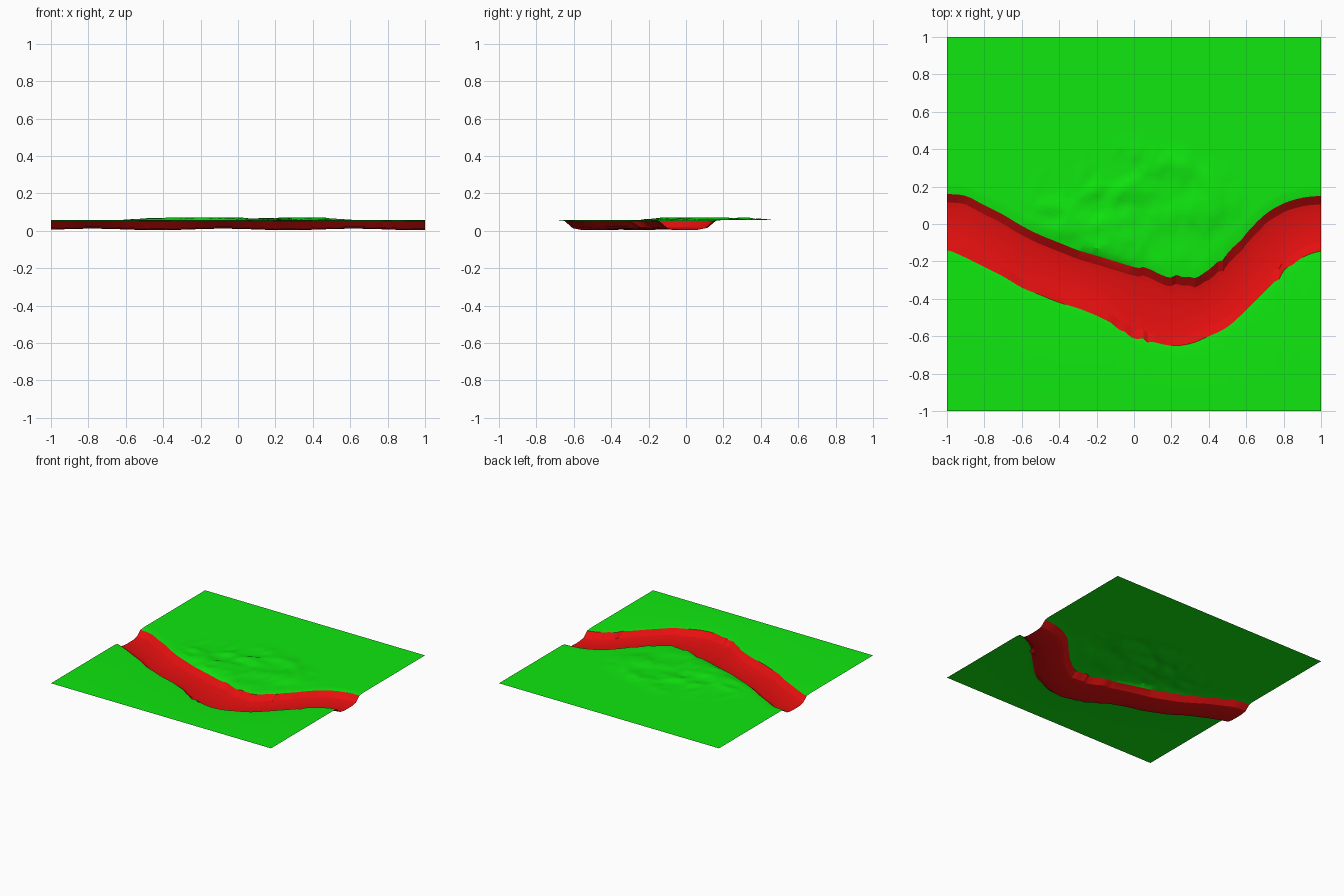
import bpy, bmesh, math, random
from mathutils import Vector, noise

random.seed(4)
cube = bpy.data.objects.get("Cube")
if cube:
    bpy.data.objects.remove(cube, do_unlink=True)


def material(name, color):
    m = bpy.data.materials.new(name)
    m.use_nodes = True
    m.diffuse_color = color
    m.node_tree.nodes["Principled BSDF"].inputs["Base Color"].default_value = color
    return m


grass = material("grass green", (0.005, 0.8, 0.005, 1))
clay = material("channel red", (0.8, 0.005, 0.005, 1))

# Channel rims as y heights, at even steps of x from -1 to 1
NORTH = [.16, .15, .10, .05, -.01, -.06, -.10, -.14, -.17, -.20, -.23,
         -.25, -.28, -.29, -.25, -.16, -.05, .05, .11, .14, .15]
SOUTH = [-.14, -.18, -.23, -.28, -.34, -.38, -.42, -.45, -.49, -.54, -.60,
         -.63, -.65, -.64, -.60, -.55, -.46, -.36, -.26, -.18, -.145]
GROUND = 0.058
COLUMNS = 80


def rim(points, x):
    """Smooth height of a rim at x, and its slope."""
    s = min(max((x + 1) * 10, 0), 19.999)
    i = int(s)
    t = s - i
    a, b, c, d = (points[min(max(i + k, 0), 20)] for k in (-1, 0, 1, 2))
    y = b + 0.5 * t * (c - a + t * (2*a - 5*b + 4*c - d + t * (3*(b - c) + d - a)))
    return y, (c - b) * 10


def mound(x, y):
    """Low rough hills on the inside of the bend."""
    fall = max(0, 1 - (x / 0.62) ** 2 - ((y - 0.1) / 0.36) ** 2)
    n = noise.noise(Vector((x * 5, y * 7, 2.3))) + 0.5 * noise.noise(Vector((x * 13, y * 15, 7)))
    return min(0.014, 0.022 * max(0, n + 0.15) * min(1, fall * 1.8))


def bed(x):
    """Gently rolling height of the channel floor."""
    return 0.007 + 0.004 * math.cos((x + 0.08) * 9)


def section(x):
    """One cross-section of the land, from front to back."""
    n, n_slope = rim(NORTH, x)
    s, s_slope = rim(SOUTH, x)
    wn = math.sqrt(1 + n_slope ** 2) ** 0.7
    ws = math.sqrt(1 + s_slope ** 2) ** 0.7
    if abs(x) < 0.98:
        if 0.05 < x < 0.62:
            n += random.uniform(-0.012, 0.012)
        if -0.1 < x < 0.1 or 0.76 < x < 0.86:
            s += random.uniform(-0.015, 0.012)
    z = bed(x)
    pts = [(-1, GROUND), (s - 0.045 * ws, GROUND), (s, GROUND - 0.005),
           (s + 0.045 * ws, z + 0.010), (s + 0.085 * ws, z + 0.002)]
    mid = (n + s) / 2
    pts += [(mid, z)]
    pts += [(n - 0.085 * wn, z + 0.002), (n - 0.045 * wn, z + 0.010),
            (n, GROUND - 0.005)]
    start = n + 0.04 * wn
    rows = 18
    for k in range(rows + 1):
        y = start + (0.5 - start) * k / rows
        pts.append((y, GROUND + mound(x, y)))
    pts.append((1, GROUND))
    return pts


# Land sheet with the winding channel
bm = bmesh.new()
grid = []
for c in range(COLUMNS + 1):
    x = -1 + 2 * c / COLUMNS
    grid.append([bm.verts.new((x, y, z)) for y, z in section(x)])
for left, right in zip(grid, grid[1:]):
    for r in range(len(left) - 1):
        f = bm.faces.new((left[r], right[r], right[r + 1], left[r + 1]))
        f.material_index = 1 if 2 <= r < 8 else 0
bmesh.ops.triangulate(bm, faces=bm.faces[:])
mesh = bpy.data.meshes.new("land_with_channel")
bm.to_mesh(mesh)
bm.free()
mesh.materials.append(grass)
mesh.materials.append(clay)
land = bpy.data.objects.new("land_with_channel", mesh)
bpy.context.collection.objects.link(land)

# Soft shading that keeps the breaks of slope
bpy.context.view_layer.objects.active = land
land.select_set(True)
bpy.ops.object.shade_smooth_by_angle(angle=math.radians(20))
